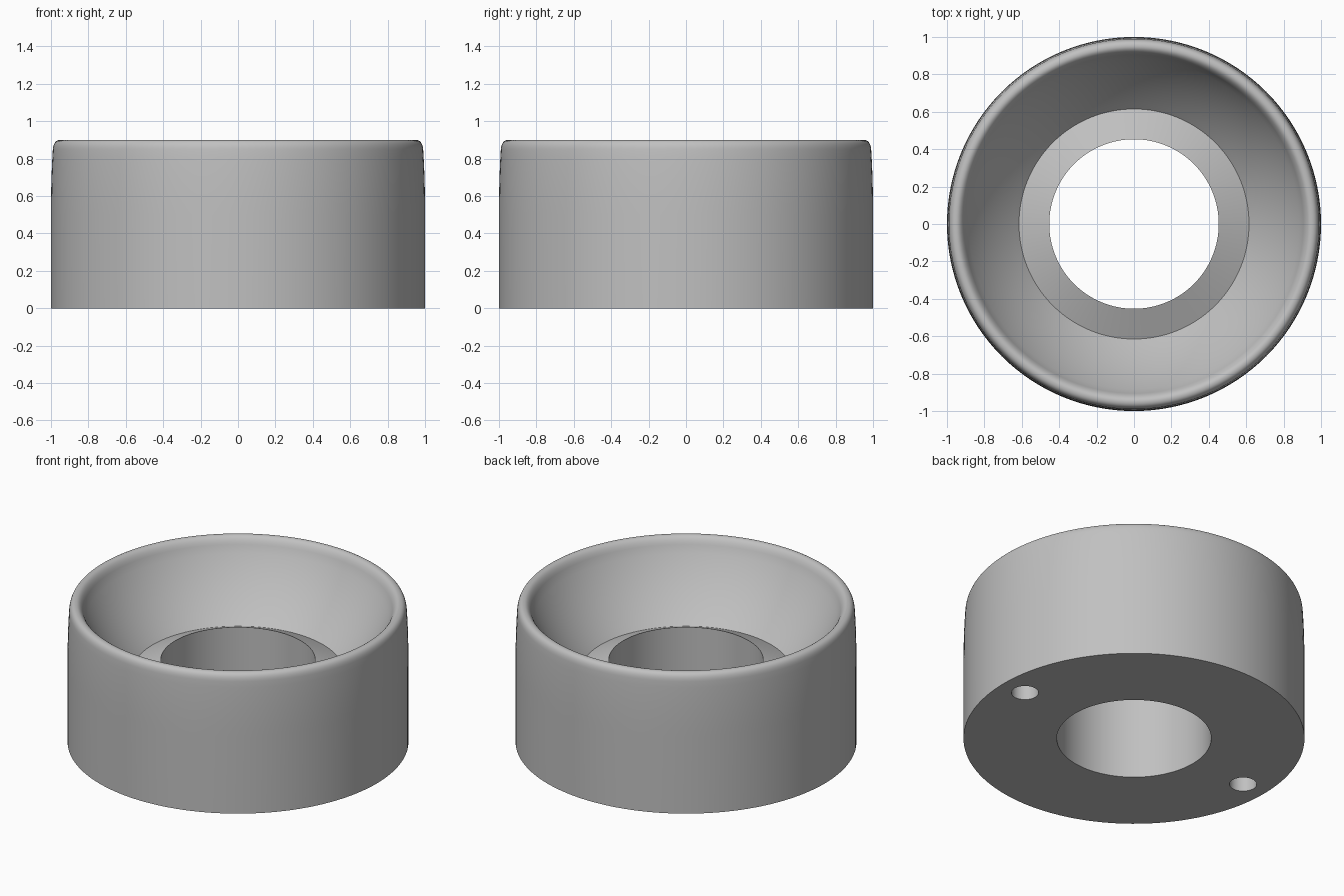
import bpy, bmesh, math
from mathutils import Vector

if "Cube" in bpy.data.objects:
    bpy.data.objects.remove(bpy.data.objects["Cube"])

grey = bpy.data.materials.new("plain_grey")
grey.use_nodes = True
colour = (0.53, 0.53, 0.53, 1)
grey.diffuse_color = colour
grey.node_tree.nodes["Principled BSDF"].inputs["Base Color"].default_value = colour


def curve(a, control, b, steps=8):
    """Points of a quadratic curve from a to b, as (radius, height)."""
    a, c, b = Vector(a), Vector(control), Vector(b)
    pts = []
    for i in range(steps + 1):
        t = i / steps
        pts.append(a * (1 - t) ** 2 + c * 2 * t * (1 - t) + b * t * t)
    return pts


def lathe(name, profile, segments=128):
    """Spin a closed profile around the z axis."""
    bm = bmesh.new()
    verts = [bm.verts.new((r, 0, z)) for r, z in profile]
    edges = [bm.edges.new((v, verts[i - 1])) for i, v in enumerate(verts)]
    bmesh.ops.spin(bm, geom=verts + edges, axis=(0, 0, 1), cent=(0, 0, 0),
                   angle=2 * math.pi, steps=segments, use_merge=True)
    bmesh.ops.remove_doubles(bm, verts=bm.verts, dist=1e-5)
    bmesh.ops.recalc_face_normals(bm, faces=bm.faces)
    mesh = bpy.data.meshes.new(name)
    bm.to_mesh(mesh)
    bm.free()
    mesh.materials.append(grey)
    obj = bpy.data.objects.new(name, mesh)
    bpy.context.collection.objects.link(obj)
    return obj


# Ring body: bore, raised conical seat, dished bowl, rounded rim, outer wall
seat_edge, rim_inner, rim_top, rim_outer = (0.615, 0.46), (0.9, 0.84), (0.95, 0.9), (0.99, 0.85)
profile = [(0.453, 0), (0.453, 0.53)]
profile += curve(seat_edge, (0.8, 0.64), rim_inner, 12)
profile += curve(rim_inner, (0.92, 0.9), rim_top)[1:]
profile += curve(rim_top, (0.985, 0.9), rim_outer)[1:]
profile += curve(rim_outer, (1, 0.7), (1, 0.5))[1:]
profile += [(1, 0)]
body = lathe("ring_body", profile)

# Two blind holes in the underside
for side in (-1, 1):
    bpy.ops.mesh.primitive_cylinder_add(vertices=40, radius=0.08, depth=0.6,
                                        location=(side * 0.835, 0, 0))
    cutter = bpy.context.object
    cutter.name = "pin_hole_cutter"
    cutter.data.materials.append(grey)
    cutter.hide_render = True
    mod = body.modifiers.new("pin_hole", "BOOLEAN")
    mod.operation = "DIFFERENCE"
    mod.solver = "EXACT"
    mod.object = cutter
    bpy.context.view_layer.objects.active = body
    bpy.ops.object.modifier_apply(modifier=mod.name)
    bpy.data.objects.remove(cutter)

# Smooth shading with crisp machined edges
bpy.ops.object.select_all(action="DESELECT")
body.select_set(True)
bpy.context.view_layer.objects.active = body
bpy.ops.object.shade_smooth_by_angle(angle=math.radians(30))
